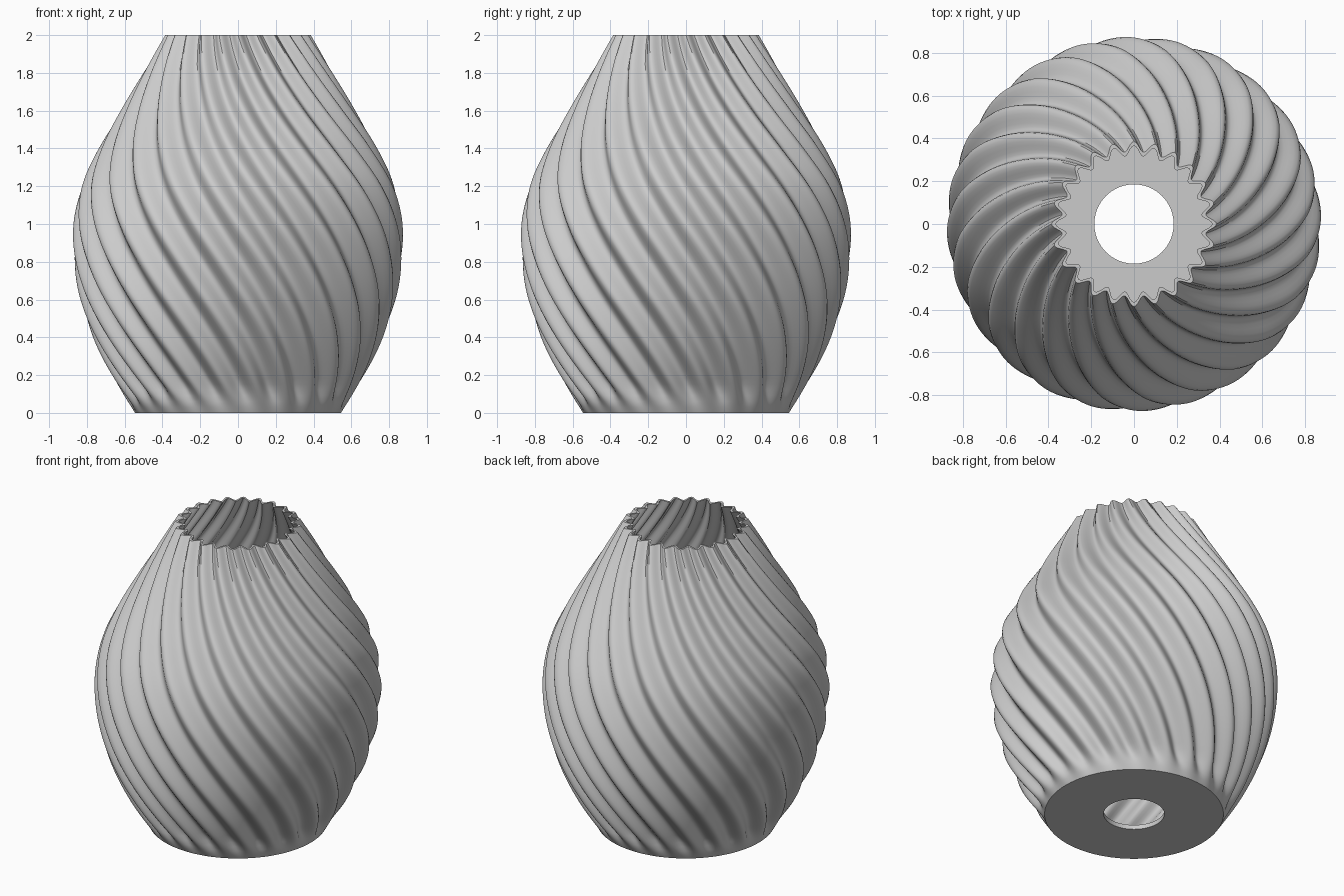
import bpy, bmesh, math

cube = bpy.data.objects.get("Cube")
if cube:
    bpy.data.objects.remove(cube, do_unlink=True)

LOBES, STEPS, ROWS = 24, 12, 66
COLS = LOBES * STEPS
HEIGHT, TWIST = 2.0, math.radians(-90)
WALL, FLOOR, HOLE = 0.02, 0.03, 0.185

# Crest radius at even heights, from foot to mouth
CREST = [0.545, 0.67, 0.768, 0.835, 0.869, 0.871,
         0.83, 0.738, 0.622, 0.503, 0.385]


def crest_radius(z):
    """Smooth curve through the crest radii."""
    t = z / HEIGHT * (len(CREST) - 1)
    i = min(int(t), len(CREST) - 2)
    f = t - i
    b, c = CREST[i], CREST[i + 1]
    a = CREST[i - 1] if i else 2 * b - c
    d = CREST[i + 2] if i + 2 < len(CREST) else 2 * c - b
    return b + 0.5 * f * (c - a + f * (2*a - 5*b + 4*c - d + f * (3*(b - c) + d - a)))


def ribbed_ring(z, inset):
    """Wavy ring, turned with height; the ribs fade out at the foot."""
    crest = crest_radius(z)
    fade = min(z / 0.16, 1)
    depth = (0.03 + 0.045 * crest) * fade * fade * (3 - 2 * fade)
    ring = []
    for k in range(COLS):
        wave = 0.5 + 0.5 * math.cos(math.tau * k / STEPS)
        r = crest - depth * (1 - wave) - inset
        a = math.tau * k / COLS + TWIST * z / HEIGHT
        ring.append((r * math.cos(a), r * math.sin(a), z))
    return ring


def round_ring(z, r):
    angles = [math.tau * k / COLS for k in range(COLS)]
    return [(r * math.cos(a), r * math.sin(a), z) for a in angles]


# Outer wall up, inner wall down, then the floor and its round hole
rings = [ribbed_ring(HEIGHT * i / ROWS, 0) for i in range(ROWS + 1)]
rings += [ribbed_ring(HEIGHT - (HEIGHT - FLOOR) * i / ROWS, WALL) for i in range(ROWS + 1)]
rings += [round_ring(FLOOR, HOLE), round_ring(0, HOLE)]

bm = bmesh.new()
loops = [[bm.verts.new(p) for p in ring] for ring in rings]
for low, high in zip(loops, loops[1:] + loops[:1]):
    for k in range(COLS):
        n = (k + 1) % COLS
        bm.faces.new((low[k], low[n], high[n], high[k]))
bmesh.ops.recalc_face_normals(bm, faces=bm.faces)
mesh = bpy.data.meshes.new("twisted_shade")
bm.to_mesh(mesh)
bm.free()

# Plain grey finish
grey = bpy.data.materials.new("light_grey")
grey.use_nodes = True
colour = (0.6, 0.6, 0.6, 1)
grey.diffuse_color = colour
grey.node_tree.nodes["Principled BSDF"].inputs["Base Color"].default_value = colour
mesh.materials.append(grey)

shade = bpy.data.objects.new("twisted_shade", mesh)
bpy.context.collection.objects.link(shade)
bpy.ops.object.select_all(action="DESELECT")
shade.select_set(True)
bpy.context.view_layer.objects.active = shade
bpy.ops.object.shade_smooth_by_angle(angle=math.radians(35))
